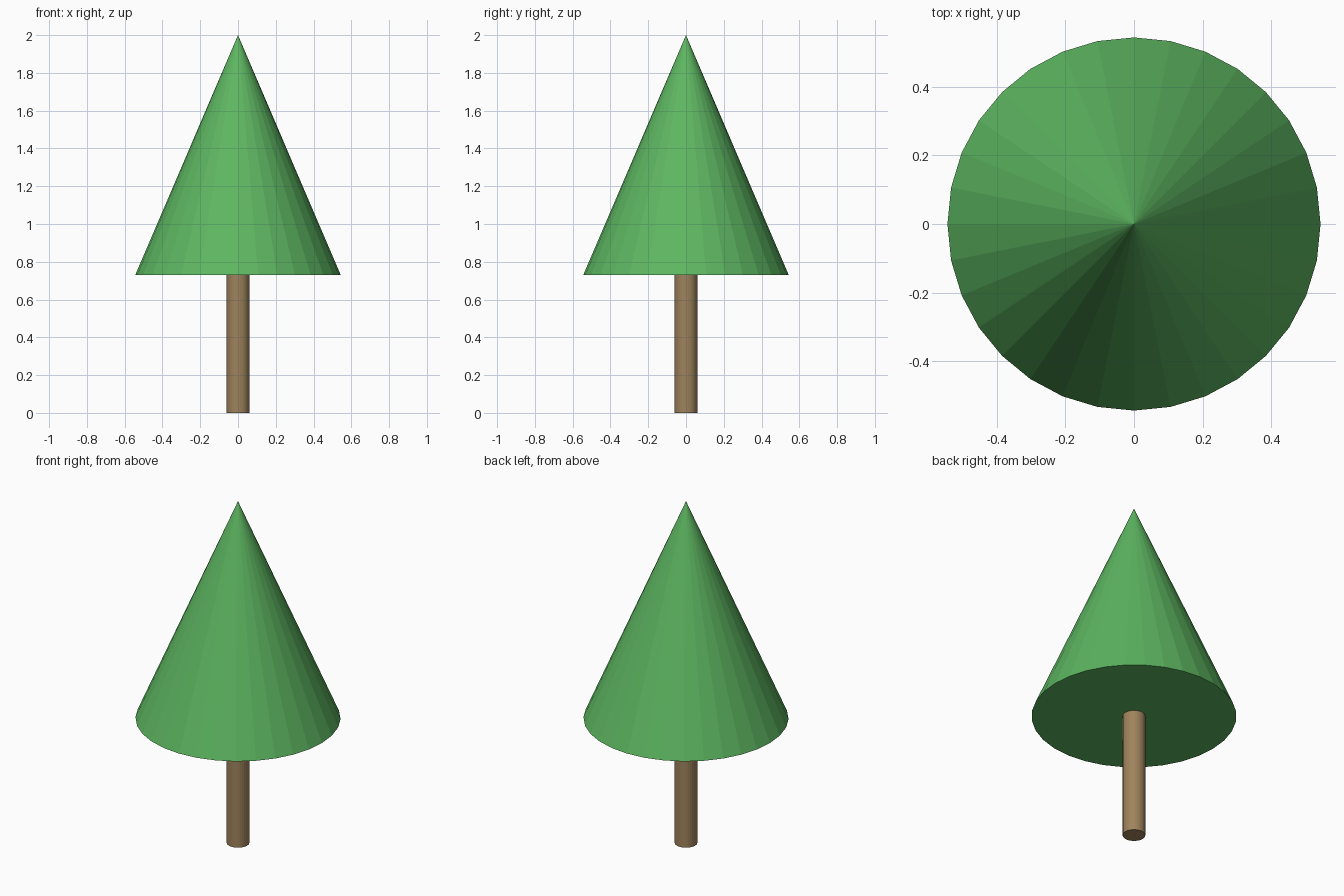
import bpy

if "Cube" in bpy.data.objects:
    bpy.data.objects.remove(bpy.data.objects["Cube"])


def tapered(name, r_bottom, r_top, z0, z1, color):
    """Flat-shaded 32-sided cone or cylinder between two heights."""
    bpy.ops.mesh.primitive_cone_add(vertices=32, radius1=r_bottom, radius2=r_top,
                                    depth=z1 - z0, location=(0, 0, (z0 + z1) / 2))
    obj = bpy.context.object
    obj.name = name
    mat = bpy.data.materials.new(name + "_color")
    mat.diffuse_color = (*color, 1)
    mat.use_nodes = True
    mat.node_tree.nodes["Principled BSDF"].inputs["Base Color"].default_value = mat.diffuse_color
    obj.data.materials.append(mat)
    return obj


# Trunk
tapered("trunk", 0.06, 0.06, 0.0, 0.73, (0.35, 0.23, 0.11))

# Conical foliage
tapered("foliage", 0.544, 0.0, 0.73, 2.0, (0.11, 0.47, 0.12))
